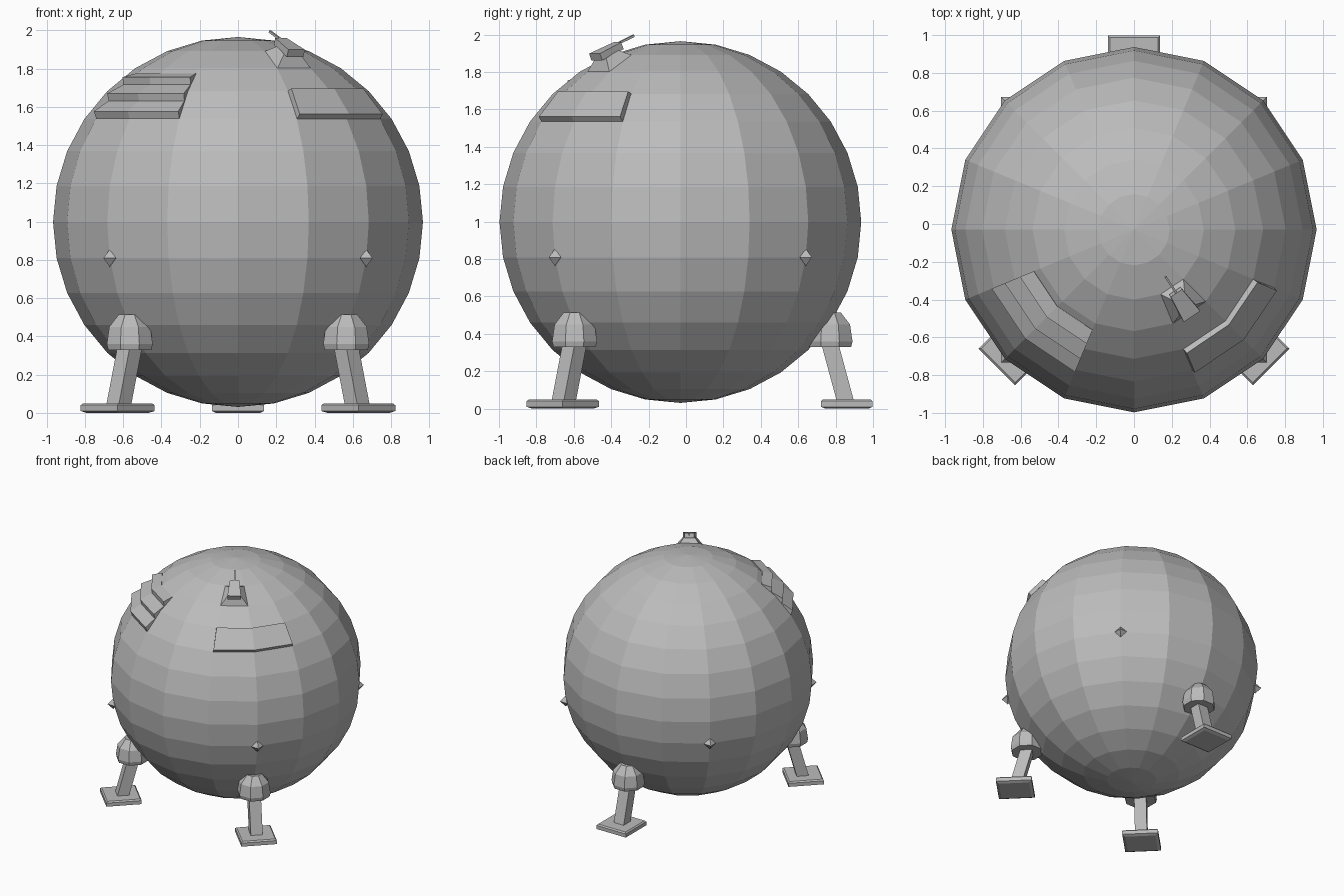
import bpy, bmesh, math
from mathutils import Vector, Matrix

if "Cube" in bpy.data.objects:
    bpy.data.objects.remove(bpy.data.objects["Cube"])

R = 0.967                       # hull radius
C = Vector((0, -0.03, 0.998))   # hull centre

grey = bpy.data.materials.new("plain grey")
grey.diffuse_color = (0.5, 0.5, 0.5, 1)
grey.use_nodes = True
grey.node_tree.nodes["Principled BSDF"].inputs["Base Color"].default_value = grey.diffuse_color


def finish(name, bm):
    bmesh.ops.recalc_face_normals(bm, faces=bm.faces)
    me = bpy.data.meshes.new(name)
    bm.to_mesh(me)
    bm.free()
    me.materials.append(grey)
    ob = bpy.data.objects.new(name, me)
    bpy.context.collection.objects.link(ob)
    return ob


def loft(name, rings):
    """Closed solid through rings with equal point counts."""
    bm = bmesh.new()
    vs = [[bm.verts.new(p) for p in ring] for ring in rings]
    n = len(vs[0])
    for a, b in zip(vs, vs[1:]):
        for i in range(n):
            j = (i + 1) % n
            bm.faces.new((a[i], a[j], b[j], b[i]))
    bm.faces.new(vs[0][::-1])
    bm.faces.new(vs[-1])
    return finish(name, bm)


def cyl(r, az, z):
    """Point at radius r from the hull axis, azimuth in degrees, height z."""
    a = math.radians(az)
    return Vector((C.x + r * math.cos(a), C.y + r * math.sin(a), z))


def shell(lat, az, lift=0.0):
    """Point on the hull at a latitude and azimuth, lifted outward."""
    t = math.radians(lat)
    return cyl((R + lift) * math.cos(t), az, C.z + (R + lift) * math.sin(t))


def square(r, az, z, half_r, half_t):
    """Horizontal rectangle lined up with the radial direction."""
    a = math.radians(az)
    u, v = Vector((math.cos(a), math.sin(a), 0)), Vector((-math.sin(a), math.cos(a), 0))
    c = cyl(r, az, z)
    return [c + u * (i * half_r) + v * (j * half_t)
            for i, j in ((-1, -1), (1, -1), (1, 1), (-1, 1))]


# Spherical hull
bm = bmesh.new()
bmesh.ops.create_uvsphere(bm, u_segments=16, v_segments=16, radius=R)
bmesh.ops.translate(bm, verts=bm.verts, vec=C)
finish("hull", bm)

# Three legs: foot pad, slanted strut, domed joint
for name, az in (("front_left", -135), ("front_right", -45), ("back", 90)):
    loft(name + "_foot", [square(0.89, az, z, h, h) for z, h in
                          ((0, 0.115), (0.01, 0.137), (0.04, 0.137), (0.05, 0.127))])
    loft(name + "_strut", [square(r, az, z, 0.046, 0.046) for r, z in
                           ((0.885, 0.03), (0.785, 0.40))])
    hub = cyl(0.8, az, 0)
    loft(name + "_joint", [[hub + Vector((r * math.cos(t), r * math.sin(t), z))
                            for t in (math.radians(az + 22.5 + 45 * k) for k in range(8))]
                           for z, r in ((0.33, 0.122), (0.36, 0.13), (0.45, 0.116), (0.515, 0.062))])

# Four small diamond thrusters on the hull
for k in range(4):
    az = 45 + 90 * k
    bm = bmesh.new()
    mid = shell(-11.25, az)
    top, low = (bm.verts.new(mid + Vector((0, 0, s * 0.046))) for s in (1, -1))
    belt = [bm.verts.new(mid + 0.046 * Vector((math.cos(t), math.sin(t), 0)))
            for t in (math.radians(az + 90 * i) for i in range(4))]
    for i in range(4):
        bm.faces.new((belt[i], belt[i - 1], top))
        bm.faces.new((belt[i - 1], belt[i], low))
    finish("thruster_%d" % (k + 1), bm)

# Raised window panel following two hull faces
loft("window_panel", [
    [shell(33.75, az, -0.01), shell(33.75, az), shell(34.4, az + s * 0.6, 0.03),
     shell(44.5, az + s * 0.6, 0.03), shell(45, az), shell(45, az, -0.03)]
    for az, s in ((-67.5, 1), (-45, 0), (-22.5, -1))])

# Three overlapping louvre slats
lats = (33.75, 40.6, 47.6, 53)
for k in range(3):
    a, b = lats[k], lats[k + 1]
    loft("louvre_%d" % (k + 1), [
        [shell(a, az, -0.03), shell(a, az, -0.005), shell(a + 1.6, az, 0.033),
         shell(b + 0.5, az, 0.0), shell(b, az, -0.03)]
        for az in (-157.5, -135, -112.5)])

# Antenna: tapered pedestal grown out of one hull face
AZ = -56.25
base = [shell(56.25, -67.5), shell(56.25, -45), shell(67.5, -45), shell(67.5, -67.5)]
centre = sum(base, Vector()) / 4
out = (centre - C).normalized()
loft("antenna_pedestal", [[p - out * 0.02 for p in base], base,
                          [centre + (p - centre) * 0.5 + out * 0.055 for p in base]])

# Antenna head and rod, tilted up toward the hull axis
side = Vector((-math.sin(math.radians(AZ)), math.cos(math.radians(AZ)), 0))
along = (cyl(0.38, AZ, 1.935) - cyl(0.55, AZ, 1.865)).normalized()
up = side.cross(along)
if up.z < 0:
    up = -up


def bar(name, start, length, w0, w1, thick):
    loft(name, [[p + side * (i * w) + up * (j * thick)
                 for i, j in ((-1, -1), (1, -1), (1, 1), (-1, 1))]
                for p, w in ((start, w0), (start + along * length, w1))])


head = cyl(0.545, AZ, 1.88)
bar("antenna_head", head, 0.16, 0.052, 0.036, 0.02)
bar("antenna_rod", head + along * 0.15 + up * 0.012, 0.12, 0.006, 0.006, 0.006)
